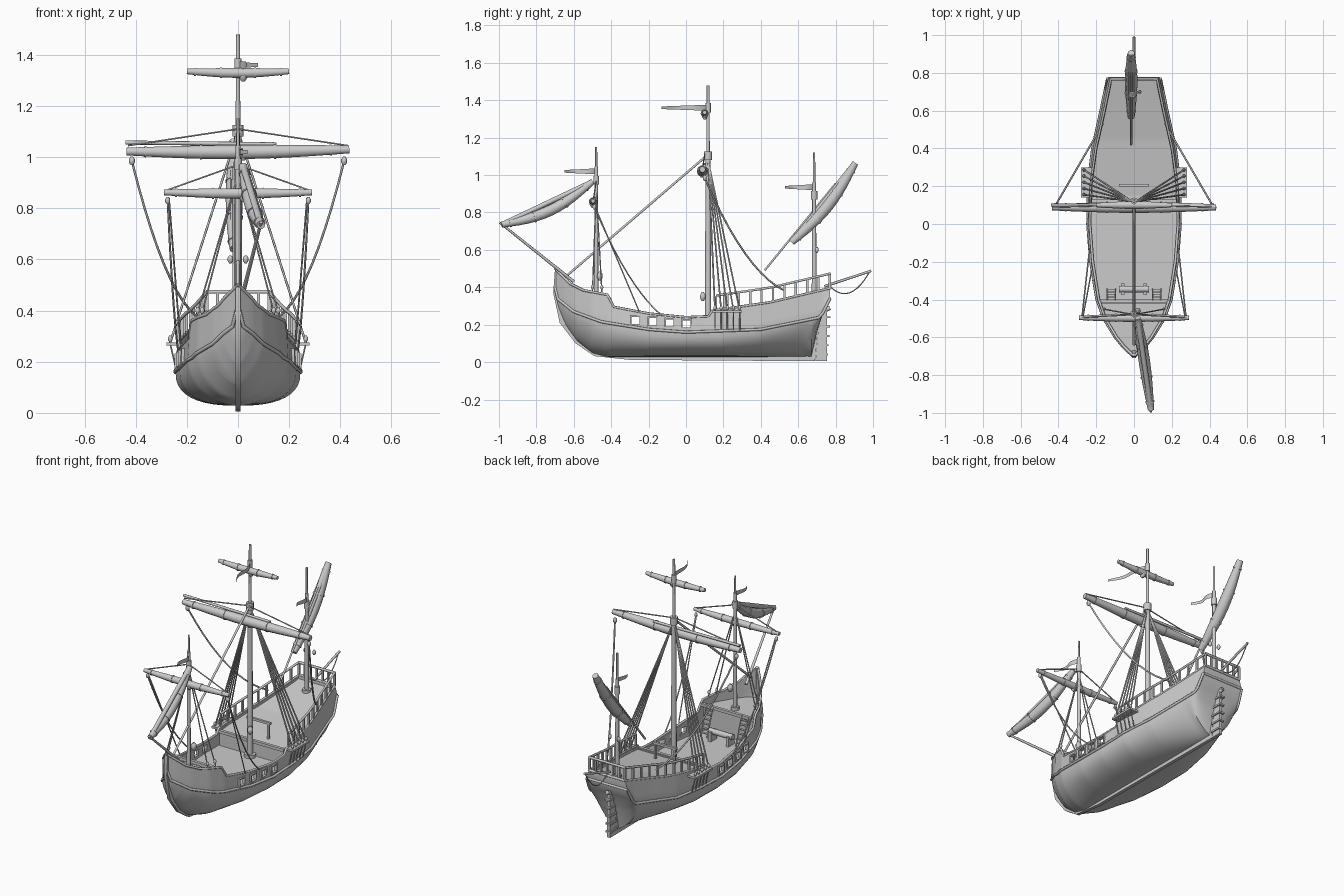
import bpy, bmesh, math
from mathutils import Vector

cube = bpy.data.objects.get("Cube")
if cube:
    bpy.data.objects.remove(cube)

wood = bpy.data.materials.new("plain_grey")
wood.use_nodes = True
GREY = (0.6, 0.6, 0.6, 1)
wood.diffuse_color = GREY
wood.node_tree.nodes["Principled BSDF"].inputs["Base Color"].default_value = GREY


def link(name, data):
    ob = bpy.data.objects.new(name, data)
    bpy.context.collection.objects.link(ob)
    data.materials.append(wood)
    return ob


def mesh(name, verts, faces):
    me = bpy.data.meshes.new(name)
    me.from_pydata(verts, [], faces)
    bm = bmesh.new()
    bm.from_mesh(me)
    bmesh.ops.recalc_face_normals(bm, faces=bm.faces)
    bm.to_mesh(me)
    bm.free()
    return link(name, me)


def box(name, c, s):
    v = [(c[0] + i * s[0] / 2, c[1] + j * s[1] / 2, c[2] + k * s[2] / 2)
         for i in (-1, 1) for j in (-1, 1) for k in (-1, 1)]
    return mesh(name, v, [(0, 1, 3, 2), (4, 6, 7, 5), (0, 4, 5, 1),
                          (2, 3, 7, 6), (0, 2, 6, 4), (1, 5, 7, 3)])


def prism(name, yz, half):
    """Side profile extruded across x."""
    n = len(yz)
    v = [(s * half, y, z) for s in (-1, 1) for y, z in yz]
    f = [tuple(range(n)), tuple(range(n, 2 * n))]
    f += [(i, (i + 1) % n, n + (i + 1) % n, n + i) for i in range(n)]
    return mesh(name, v, f)


def tube(name, pts, r, radii=None, res=2):
    """Round bar through points, optionally with a radius factor per point."""
    cu = bpy.data.curves.new(name, 'CURVE')
    cu.dimensions = '3D'
    cu.bevel_depth, cu.bevel_resolution, cu.use_fill_caps = r, res, True
    sp = cu.splines.new('POLY')
    sp.points.add(len(pts) - 1)
    for i, p in enumerate(pts):
        sp.points[i].co = (*p, 1)
        sp.points[i].radius = radii[i] if radii else 1
    sp.use_smooth = True
    return link(name, cu)


def rope(name, a, b, sag=0, r=0.0035):
    a, b = Vector(a), Vector(b)
    n = 10 if sag else 1
    pts = [a.lerp(b, i / n) - Vector((0, 0, 4 * sag * (i / n) * (1 - i / n))) for i in range(n + 1)]
    return tube(name, pts, r, res=1)


def block(name, c, r=0.012):
    x, y, z = c
    return tube(name, [(x, y, z - r * 1.4), (x, y, z - r / 2), (x, y, z + r / 2), (x, y, z + r * 1.4)],
                r, [0.4, 1, 1, 0.4], 1)


def table(rows, y):
    if y <= rows[0][0]:
        return rows[0][1]
    for (a, u), (b, v) in zip(rows, rows[1:]):
        if y <= b:
            return u + (v - u) * (y - a) / (b - a)
    return rows[-1][1]


# Hull lines, each a list of (y, value)
BEAM = [(-0.7, 0.004), (-0.65, 0.055), (-0.6, 0.095), (-0.5, 0.155), (-0.4, 0.19), (-0.2, 0.222),
        (0, 0.237), (0.2, 0.233), (0.4, 0.205), (0.6, 0.16), (0.77, 0.125)]
TOP = [(-0.7, 0.5), (-0.62, 0.42), (-0.55, 0.385), (-0.42, 0.36), (-0.385, 0.295), (-0.2, 0.26),
       (0, 0.24), (0.12, 0.245), (0.14, 0.275), (0.45, 0.32), (0.77, 0.395)]
WALE = [(-0.7, 0.35), (-0.6, 0.27), (-0.45, 0.215), (-0.2, 0.175), (0, 0.16), (0.4, 0.175), (0.77, 0.25)]
KEEL = [(-0.7, 0.39), (-0.685, 0.29), (-0.64, 0.19), (-0.58, 0.11), (-0.5, 0.048), (-0.42, 0.028),
        (0.67, 0.028), (0.7, 0.16), (0.73, 0.25), (0.77, 0.33)]
FULL = [(-0.7, 1.3), (-0.5, 1.8), (-0.2, 2.5), (0.2, 2.5), (0.66, 1.3), (0.72, 2), (0.77, 6)]


def wale(y):
    return max(table(WALE, y), table(KEEL, y) + 0.01)


def wale_beam(y):
    return table(BEAM, y) * (1.03 + 0.12 * max(0, y - 0.1))


ys = sorted({round(-0.7 + 1.47 * i / 48, 4) for i in range(49)}
            | {p[0] for t in (BEAM, TOP, KEEL) for p in t})


def half_section(y):
    k, w, t = table(KEEL, y), wale(y), table(TOP, y)
    n, b = table(FULL, y), wale_beam(y)
    pts = []
    for i in range(1, 11):
        a = math.pi / 2 * i / 10
        pts.append((b * math.sin(a) ** (2 / n), w - (w - k) * max(0, math.cos(a)) ** (2 / n)))
    for i in (1, 2, 3):
        f = i / 3
        pts.append((b + (table(BEAM, y) - b) * f, w + (t - w) * f))
    return pts


verts, faces = [], []
for y in ys:
    h = half_section(y)
    verts += [(-x, y, z) for x, z in reversed(h)] + [(0, y, table(KEEL, y))] + [(x, y, z) for x, z in h]
m = 27
for i in range(len(ys) - 1):
    faces += [(i * m + j, i * m + j + 1, (i + 1) * m + j + 1, (i + 1) * m + j) for j in range(m - 1)]
faces.append(tuple(range((len(ys) - 1) * m, len(ys) * m)))
hull = mesh("hull", verts, faces)
solid = hull.modifiers.new("planking", 'SOLIDIFY')
solid.thickness, solid.offset = 0.012, -1

# Open ports through the bulwarks, with frames
for i, y in enumerate((-0.27, -0.178, -0.087, 0.003)):
    z = 0.222 - 0.006 * i
    cutter = box("port_cutter", (0, y, z), (1, 0.042, 0.038))
    cutter.hide_render = True
    mod = hull.modifiers.new("port", 'BOOLEAN')
    mod.operation, mod.object, mod.solver = 'DIFFERENCE', cutter, 'EXACT'
    bpy.context.view_layer.objects.active = hull
    if i == 0:
        bpy.ops.object.modifier_apply(modifier="planking")
    bpy.ops.object.modifier_apply(modifier="port")
    bpy.data.objects.remove(cutter)
    for s in (-1, 1):
        x = s * (table(BEAM, y) + 0.003)
        for d in (-1, 1):
            box("port_jamb", (x, y + d * 0.025, z), (0.016, 0.008, 0.058))
            box("port_sill", (x, y, z + d * 0.023), (0.016, 0.05, 0.008))

# Wales and cap rails
for s in (-1, 1):
    tube("wale", [(s * (wale_beam(y) + 0.001), y, wale(y)) for y in ys], 0.008, res=1)
    tube("cap_rail", [(s * (table(BEAM, y) - 0.003), y, table(TOP, y)) for y in ys], 0.007, res=1)
tube("transom_wale", [(s * wale_beam(0.77), 0.77, wale(0.77)) for s in (-1, 1)], 0.007)
tube("transom_cap", [(s * 0.125, 0.77, 0.395) for s in (-1, 1)], 0.008)

# Keel with stem, and rudder
prism("keel", [(-0.7, 0.505), (-0.71, 0.37), (-0.675, 0.21), (-0.59, 0.1), (-0.49, 0.032), (-0.3, 0.012),
               (0.69, 0.005), (0.71, 0.22), (0.66, 0.2), (0.64, 0.05), (-0.45, 0.05), (-0.56, 0.13),
               (-0.64, 0.22), (-0.685, 0.38), (-0.685, 0.5)], 0.01)
prism("rudder", [(0.692, 0.005), (0.755, 0.005), (0.755, 0.275), (0.715, 0.275)], 0.01)
for i in range(5):
    z = 0.04 + i * 0.05
    box("rudder_band", (0, 0.725 + i * 0.003, z), (0.034, 0.07, 0.01))
tube("tiller", [(0, 0.735, 0.275), (0, 0.77, 0.29)], 0.012)


# Decks and bulkheads
def deck(name, y0, y1, z):
    rows = [y0] + [y for y in ys if y0 < y < y1] + [y1]
    v = [(s * max(0.002, table(BEAM, y) - 0.004), y, z(y)) for y in rows for s in (-1, 1)]
    mesh(name, v, [(2 * i, 2 * i + 1, 2 * i + 3, 2 * i + 2) for i in range(len(rows) - 1)])


deck("main_deck", -0.43, 0.15, lambda y: 0.172)
deck("foredeck", -0.685, -0.42, lambda y: 0.325)
deck("quarterdeck", 0.14, 0.765, lambda y: table(TOP, y) - 0.018)
box("fore_bulkhead", (0, -0.425, 0.25), (0.35, 0.01, 0.15))
box("fore_beam", (0, -0.41, 0.335), (0.36, 0.018, 0.018))
box("aft_bulkhead", (0, 0.145, 0.215), (0.45, 0.01, 0.1))
box("aft_beam", (0, 0.137, 0.262), (0.44, 0.018, 0.018))

# Quarterdeck railings
rail = [0.16 + i * 0.061 for i in range(11)]
for s in (-1, 1):
    for y in rail:
        box("rail_post", (s * (table(BEAM, y) - 0.003), y, table(TOP, y) + 0.037), (0.01, 0.012, 0.078))
    tube("hand_rail", [(s * (table(BEAM, y) - 0.003), y, table(TOP, y) + 0.078) for y in rail], 0.007, res=1)
for i in range(7):
    box("stern_post", (-0.12 + i * 0.04, 0.768, 0.432), (0.011, 0.01, 0.075))
tube("stern_rail", [(-0.125, 0.768, 0.473), (0.125, 0.768, 0.473)], 0.008, res=1)

# Ladders, windlass and bitts
for s in (-1, 1):
    for d in (-0.022, 0.022):
        tube("ladder_side", [(s * 0.12 + d, -0.345, 0.172), (s * 0.12 + d, -0.405, 0.345)], 0.004, res=1)
    for i in range(6):
        box("ladder_rung", (s * 0.12, -0.352 - i * 0.009, 0.195 + i * 0.025), (0.044, 0.014, 0.005))
    prism_leg = box("windlass_stand", (s * 0.06, -0.345, 0.2), (0.018, 0.06, 0.06))
    box("bitt_post", (s * 0.065, 0.205, 0.31), (0.012, 0.012, 0.1))
tube("windlass_barrel", [(-0.08, -0.345, 0.225), (0.08, -0.345, 0.225)], 0.018)
box("bitt_beam", (0, 0.205, 0.362), (0.16, 0.014, 0.014))


# Masts with caps and pennants
def mast(name, x, y, z0, joint, top, r, flag_z, flag_len, sway):
    tube(name, [(x, y, z0), (x, y, joint)], r, [1, 0.8])
    tube(name + "_topmast", [(x, y, joint), (x, y, top)], r * 0.55, [1, 0.8])
    tube(name + "_cap", [(x, y, joint - 0.03), (x, y, joint + 0.015)], r * 1.3)
    tube(name + "_collar", [(x, y, flag_z - 0.025), (x, y, flag_z + 0.025)], r * 0.85)
    n = 10
    v = []
    for i in range(n + 1):
        f = i / n
        for d in (-1, 1):
            v.append((x + sway * f + 0.012 * math.sin(f * 7), y - flag_len * f,
                      flag_z + d * (0.016 - 0.009 * f)))
    mesh(name + "_pennant", v, [(2 * i, 2 * i + 1, 2 * i + 3, 2 * i + 2) for i in range(n)])
    tube(name + "_base", [(x, y, z0), (x, y, z0 + 0.02)], r * 2)


mast("main_mast", 0, 0.118, 0.172, 1.11, 1.48, 0.017, 1.36, 0.25, 0.07)
mast("fore_mast", 0, -0.48, 0.325, 0.98, 1.15, 0.012, 1.02, 0.17, 0.03)
mast("mizzen_mast", -0.01, 0.685, 0.35, 0.9, 1.12, 0.013, 0.935, 0.155, 0.03)


# Yards carrying rolled sails
def furled(name, a, b, r, bulge):
    a, b, bulge = Vector(a), Vector(b), Vector(bulge)
    n = 12
    fs = [i / n for i in range(n + 1)]
    arc = [math.sin(math.pi * f) for f in fs]
    path = [a.lerp(b, f) + bulge * k for f, k in zip(fs, arc)]
    tube(name + "_sail", path, r, [0.55 + 0.45 * k for k in arc], 3)
    tube(name + "_yard", [a, b], r * 0.45)
    for i in (1, 4, 8, 11):
        d = (path[i + 1] - path[i - 1]).normalized() * 0.004
        tube(name + "_tie", [path[i] - d, path[i] + d], r * (0.6 + 0.45 * arc[i]) + 0.002, res=3)


furled("main", (-0.435, 0.088, 1.022), (0.435, 0.088, 1.03), 0.029, (0, 0, -0.006))
furled("topsail", (-0.2, 0.1, 1.335), (0.2, 0.1, 1.335), 0.02, (0, 0, -0.006))
furled("fore", (-0.29, -0.497, 0.862), (0.29, -0.497, 0.862), 0.021, (0, 0, -0.004))
furled("head", (0.09, -0.985, 0.735), (0.02, -0.5, 0.965), 0.03, (0, 0.015, -0.04))
furled("lateen", (-0.015, 0.565, 0.64), (-0.015, 0.905, 1.065), 0.033, (0, 0.02, -0.02))
tube("main_upper_spar", [(-0.44, 0.1, 1.057), (0.15, 0.1, 1.05)], 0.008)
tube("bowsprit", [(0.01, -0.6, 0.43), (0.09, -0.995, 0.745)], 0.009, [1, 0.7])
tube("stern_boom", [(0, 0.74, 0.405), (0, 0.99, 0.488)], 0.007)
rope("boom_line", (0, 0.765, 0.41), (0, 0.98, 0.48), 0.075)
rope("lateen_sheet", (-0.015, 0.42, 0.49), (-0.015, 0.8, 0.955), 0, 0.006)
rope("main_stay", (0, -0.64, 0.46), (0, 0.1, 1.095), 0, 0.007)

# Shrouds, lifts, braces and their blocks
for s in (-1, 1):
    box("shroud_channel", (s * 0.25, 0.22, 0.27), (0.06, 0.16, 0.012))
    for i in range(5):
        y = 0.155 + i * 0.033
        rope("main_shroud", (s * 0.01, 0.12, 1.07), (s * 0.265, y, 0.275), 0, 0.0045)
        block("deadeye", (s * 0.265, y, 0.29), 0.009)
        rope("chain_plate", (s * 0.265, y, 0.27), (s * 0.242, y, 0.17))
    for y in (-0.45, -0.5):
        rope("fore_shroud", (0, -0.48, 0.93), (s * (table(BEAM, y) - 0.01), y, 0.375))
        block("fore_deadeye", (s * (table(BEAM, y) - 0.015), y, 0.4), 0.009)
    rope("main_lift", (0, 0.1, 1.11), (s * 0.43, 0.09, 1.045))
    rope("fore_lift", (0, -0.48, 0.97), (s * 0.28, -0.495, 0.87))
    block("main_brace_block", (s * 0.415, 0.1, 0.985))
    rope("main_brace", (s * 0.415, 0.1, 0.985), (s * 0.165, 0.53, 0.38), 0.1, 0.005)
    block("fore_brace_block", (s * 0.275, -0.49, 0.83), 0.01)
    rope("fore_brace", (s * 0.275, -0.49, 0.83), (s * 0.235, -0.13, 0.25), 0.07, 0.004)
    rope("fore_sheet", (s * 0.27, -0.49, 0.84), (s * 0.225, -0.25, 0.27))
    block("mizzen_block", (s * 0.03, 0.7, 0.6), 0.011)
for y, z in ((0.085, 1.01), (0.09, 0.35), (-0.5, 0.85), (-0.46, 0.46), (0.1, 1.32)):
    block("mast_block", (0.02, y, z), 0.017)

# Smooth shading with crisp edges
for ob in bpy.context.scene.objects:
    ob.select_set(ob.type == 'MESH' and ob.data.materials.get("plain_grey") is not None)
bpy.context.view_layer.objects.active = hull
bpy.ops.object.shade_smooth_by_angle(angle=math.radians(35))
